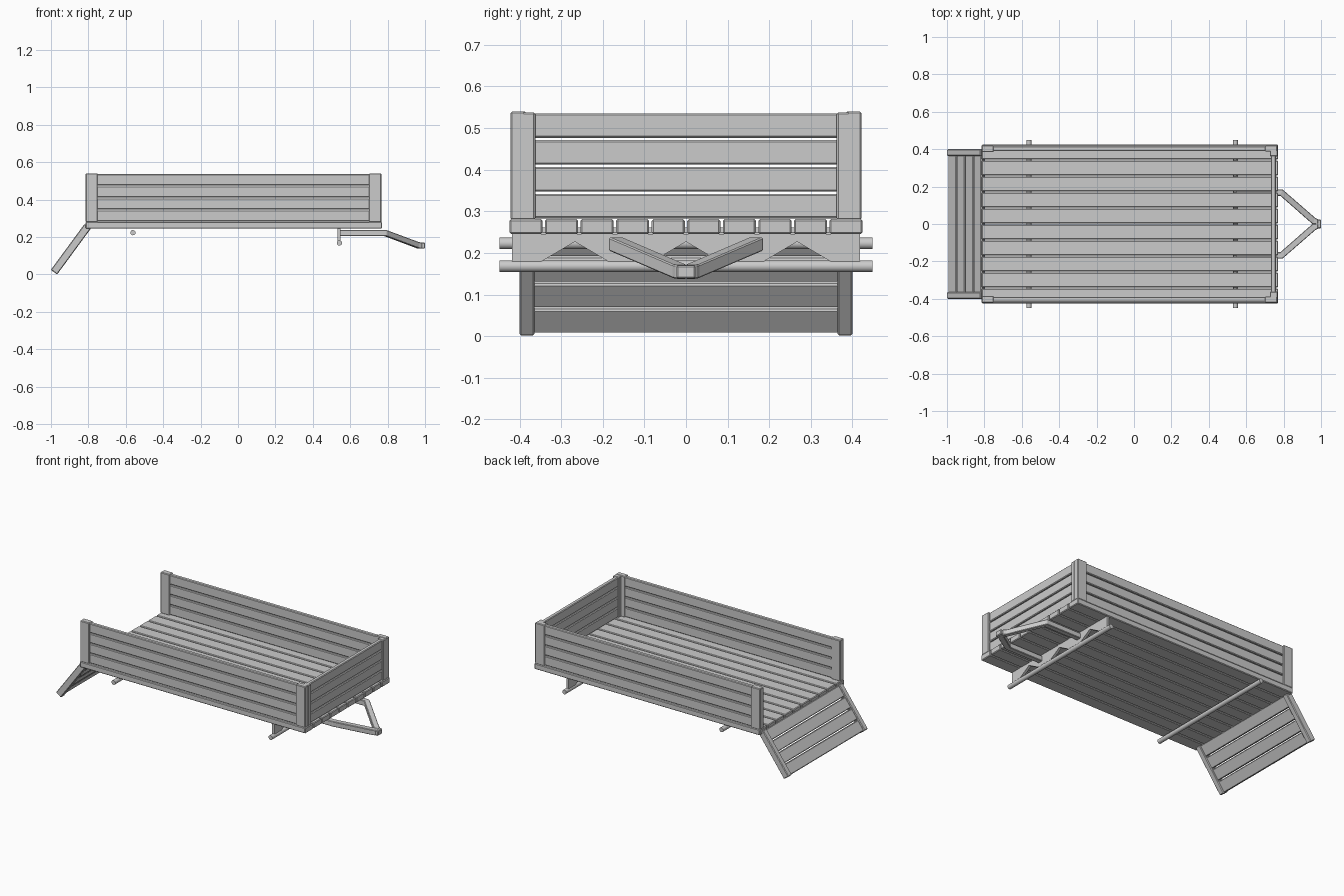
import bpy, bmesh, math
from mathutils import Vector, Matrix

if "Cube" in bpy.data.objects:
    bpy.data.objects.remove(bpy.data.objects["Cube"])


def finish(name, bm, bevel=0):
    bmesh.ops.recalc_face_normals(bm, faces=bm.faces)
    me = bpy.data.meshes.new(name)
    bm.to_mesh(me)
    bm.free()
    ob = bpy.data.objects.new(name, me)
    bpy.context.collection.objects.link(ob)
    if bevel:
        m = ob.modifiers.new("edge_bevel", 'BEVEL')
        m.width = bevel
        m.segments = 1
    return ob


def box(name, x, y, z, bevel=0.004, frame=None):
    """Box from (min, max) ranges, optionally placed in another frame."""
    bm = bmesh.new()
    c = [(r[0] + r[1]) / 2 for r in (x, y, z)]
    s = [r[1] - r[0] for r in (x, y, z)]
    mat = Matrix.Translation(c) @ Matrix.Diagonal((*s, 1))
    bmesh.ops.create_cube(bm, size=1, matrix=mat)
    if frame:
        bm.transform(frame)
    return finish(name, bm, bevel)


def rod(name, x, z, half, r):
    bm = bmesh.new()
    mat = Matrix.Translation((x, 0, z)) @ Matrix.Rotation(math.pi / 2, 4, 'X')
    bmesh.ops.create_cone(bm, cap_ends=True, segments=16, radius1=r, radius2=r,
                          depth=2 * half, matrix=mat)
    ob = finish(name, bm)
    for p in ob.data.polygons:
        p.use_smooth = len(p.vertices) == 4
    return ob


# Floor planks running lengthwise
pitch = 0.0855
for i in range(10):
    y0 = -0.4275 + i * pitch
    box(f"floor_plank_{i}", (-0.815, 0.77),
        (max(y0 + 0.003, -0.424), min(y0 + pitch - 0.003, 0.424)), (0.245, 0.281))

# Side walls and front wall: four slats each
for i in range(4):
    z = (0.283 + i * 0.0645, 0.283 + i * 0.0645 + 0.059)
    for s, n in ((-1, "right"), (1, "left")):
        box(f"{n}_wall_slat_{i}", (-0.81, 0.755), sorted((s * 0.39, s * 0.415)), z)
    box(f"front_wall_slat_{i}", (0.732, 0.758), (-0.39, 0.39), z)

# Corner posts
for s, n in ((-1, "right"), (1, "left")):
    box(f"{n}_rear_post", (-0.815, -0.75), sorted((s * 0.384, s * 0.422)), (0.279, 0.54))
    box(f"{n}_front_post", (0.70, 0.767), sorted((s * 0.387, s * 0.422)), (0.279, 0.54))
    box(f"{n}_front_wall_post", (0.727, 0.768), sorted((s * 0.362, s * 0.394)), (0.279, 0.538))

# Lowered tailgate ramp: local x runs down the slope, local z is its thickness
d = Vector((-0.592, 0, -0.806))
n = Vector((-0.806, 0, 0.592))
side = n.cross(d)
ramp = Matrix((d, side, n)).transposed().to_4x4()
ramp.translation = Vector((-0.804, 0, 0.257))
L = 0.304
for i in range(4):
    box(f"ramp_slat_{i}", (i * L / 4 + 0.003, (i + 1) * L / 4 - 0.003), (-0.368, 0.368),
        (-0.014, 0.014), 0.004, ramp)
for s, nm in ((-1, "right"), (1, "left")):
    box(f"{nm}_ramp_rail", (0, L), sorted((s * 0.364, s * 0.40)), (-0.021, 0.021), 0.004, ramp)

# Axle rods
rod("rear_axle", -0.562, 0.223, 0.448, 0.014)
rod("front_axle", 0.542, 0.168, 0.448, 0.014)

# Front axle bracket with triangular notches along the bottom
pts = [(-0.418, 0.246), (-0.418, 0.168)]
for c in (-0.267, 0, 0.267):
    pts += [(c - 0.1, 0.168), (c, 0.227), (c + 0.1, 0.168)]
pts += [(0.418, 0.168), (0.418, 0.246)]
bm = bmesh.new()
f = bm.faces.new([bm.verts.new((0.533, y, z)) for y, z in pts])
ext = bmesh.ops.extrude_face_region(bm, geom=[f])
bmesh.ops.translate(bm, vec=(0.016, 0, 0),
                    verts=[v for v in ext["geom"] if isinstance(v, bmesh.types.BMVert)])
finish("axle_bracket", bm)

# Drawbar: square section swept along each arm of the V
path = [(0.54, 0.168, 0.221), (0.788, 0.168, 0.221), (0.962, 0.016, 0.156), (0.985, 0.012, 0.154)]
for s, nm in ((-1, "right"), (1, "left")):
    bm = bmesh.new()
    rings = []
    for k, (x, y, z) in enumerate(path):
        w = 0.017 if k < 3 else 0.012
        sx = (0, 0.006, 0.007, 0)[k]
        rings.append([bm.verts.new((x + a * sx, s * (y + a * w), z + b * 0.0165))
                      for a, b in ((-1, -1), (1, -1), (1, 1), (-1, 1))])
    for r0, r1 in zip(rings, rings[1:]):
        for j in range(4):
            bm.faces.new((r0[j], r0[(j + 1) % 4], r1[(j + 1) % 4], r1[j]))
    bm.faces.new(rings[0])
    bm.faces.new(rings[-1])
    finish(f"{nm}_drawbar_arm", bm, 0.003)
box("coupler", (0.96, 1.0), (-0.023, 0.023), (0.138, 0.17), 0.004)
